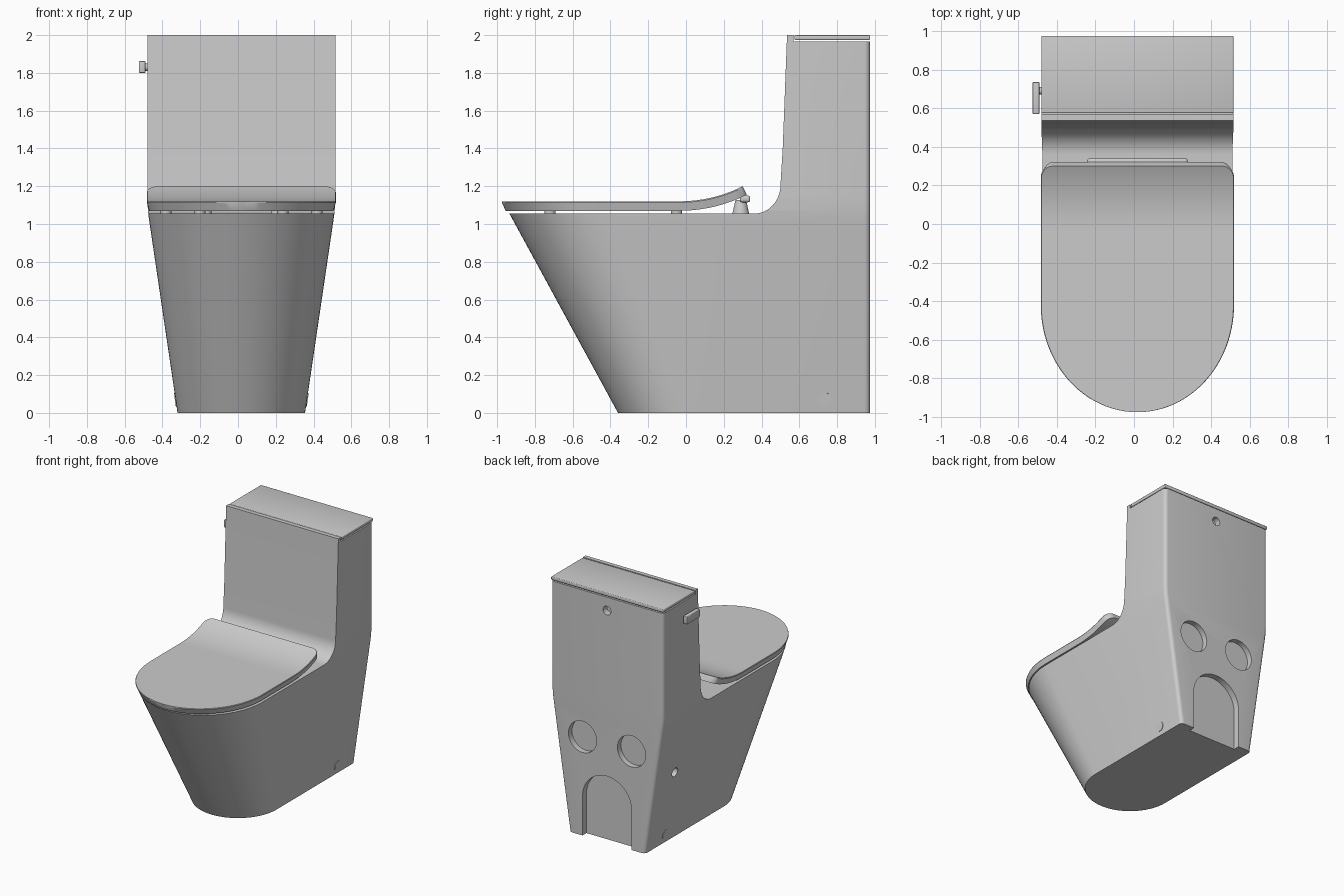
import bpy, bmesh, math
from mathutils import Vector

cube = bpy.data.objects.get("Cube")
if cube:
    bpy.data.objects.remove(cube, do_unlink=True)

CX = 0.0175      # centre line of the body
HALF = 0.4975    # half width of tank and rim
BACK = 0.975     # rear plane

ceramic = bpy.data.materials.new("light_grey_ceramic")
ceramic.use_nodes = True
ceramic.diffuse_color = (0.6, 0.6, 0.6, 1)
ceramic.node_tree.nodes["Principled BSDF"].inputs["Base Color"].default_value = (0.6, 0.6, 0.6, 1)


def make(name, bm):
    bmesh.ops.remove_doubles(bm, verts=bm.verts, dist=0.0005)
    bmesh.ops.recalc_face_normals(bm, faces=bm.faces)
    mesh = bpy.data.meshes.new(name)
    bm.to_mesh(mesh)
    bm.free()
    ob = bpy.data.objects.new(name, mesh)
    bpy.context.collection.objects.link(ob)
    mesh.materials.append(ceramic)
    return ob


def loft(name, rings):
    """Closed skin through rings of equal point count, capped at both ends."""
    bm = bmesh.new()
    loops = [[bm.verts.new(p) for p in ring] for ring in rings]
    for a, b in zip(loops, loops[1:]):
        for i in range(len(a)):
            j = (i + 1) % len(a)
            bm.faces.new((a[i], a[j], b[j], b[i]))
    bm.faces.new(loops[0])
    bm.faces.new(loops[-1])
    return make(name, bm)


def box(name, low, high, bevel=0):
    bm = bmesh.new()
    bmesh.ops.create_cube(bm, size=1)
    for v in bm.verts:
        v.co = [h if c > 0 else l for c, l, h in zip(v.co, low, high)]
    if bevel:
        bmesh.ops.bevel(bm, geom=bm.edges[:], offset=bevel, segments=3, affect='EDGES', profile=0.5)
    return make(name, bm)


def rod(name, centre, axis, r1, r2, length, sides=40):
    bm = bmesh.new()
    bmesh.ops.create_cone(bm, cap_ends=True, segments=sides, radius1=r1, radius2=r2, depth=length)
    turn = Vector((0, 0, 1)).rotation_difference(Vector(axis)).to_matrix()
    for v in bm.verts:
        v.co = turn @ v.co + Vector(centre)
    return make(name, bm)


def carve(ob, cutter):
    mod = ob.modifiers.new("cut", 'BOOLEAN')
    mod.operation = 'DIFFERENCE'
    mod.solver = 'EXACT'
    mod.object = cutter
    bpy.context.view_layer.objects.active = ob
    bpy.ops.object.modifier_apply(modifier=mod.name)
    bpy.data.objects.remove(cutter, do_unlink=True)


def d_section(z, half, front, depth, r=0.03):
    """Plan outline: half ellipse in front, rounded corners at the back."""
    pts = []
    for i in range(49):
        a = math.pi + math.pi * i / 48
        pts.append((CX + half * math.cos(a), front + depth + depth * math.sin(a), z))
    for side in (1, -1):
        for i in range(6):
            a = math.pi / 2 * (i / 5 if side > 0 else 1 - i / 5)
            pts.append((CX + side * (half - r + r * math.cos(a)), BACK - r + r * math.sin(a), z))
    return pts


# Body: tapered skirt rising into a straight tank block
def skirt(z, half):
    return d_section(z, half, -0.36 - 0.545 * z, 0.34 + 0.17 * z)

body = loft("toilet_body", [skirt(0, 0.3375), skirt(1.02, 0.488), skirt(1.07, 0.4945),
                            skirt(1.14, HALF), skirt(2.0, HALF)])

# Space over the bowl with a swept fillet up to the tank front
profile = [(-2.5, 1.055)]
for i in range(17):
    a = math.pi / 2 * i / 16
    profile.append((0.36 + 0.14 * math.sin(a), 1.205 - 0.15 * math.cos(a)))
profile += [(0.512, 1.4), (0.535, 2.0), (0.538, 2.1), (-2.5, 2.1)]
carve(body, loft("bowl_cutter", [[(x, y, z) for y, z in profile] for x in (-1, 1)]))

# Ledge that takes the tank lid
carve(body, box("ledge_cutter", (-1, 0.568, 1.967), (1, 1.2, 2.1)))

# Rear recesses: two round pockets, an arched pocket and a small port
for side in (-1, 1):
    carve(body, rod("pocket_cutter", (CX + side * 0.217, BACK, 0.79), (0, 1, 0), 0.125, 0.125, 0.09))
arch = [(CX - 0.217, -0.1), (CX + 0.217, -0.1)]
for i in range(33):
    a = math.pi * i / 32
    arch.append((CX + 0.217 * math.cos(a), 0.315 + 0.217 * math.sin(a)))
carve(body, loft("arch_cutter", [[(x, y, z) for x, z in arch] for y in (BACK - 0.05, 1.2)]))
carve(body, rod("port_cutter", (CX, BACK, 1.86), (0, 1, 0), 0.035, 0.035, 0.1))
carve(body, rod("side_port_cutter", (-0.42, 0.72, 0.58), (1, 0, 0), 0.036, 0.036, 0.12))

# Tank lid
tank_lid = box("tank_lid", (CX - HALF, 0.574, 1.974), (CX + HALF, BACK, 2.0), 0.006)

# Seat cover: flat D-shaped slab that curls up at the back
FRONT, REAR, THICK = -0.975, 0.30, 0.05


def cover_width(y):
    w = HALF + 0.003
    if y < -0.42:
        w *= math.sqrt(max(0, 1 - ((y + 0.42) / 0.555) ** 2))
    corner = 0.06
    if y > REAR - corner:
        t = (y - REAR + corner) / corner
        w -= corner * (1 - math.sqrt(max(0, 1 - t * t)))
    return max(w, 0.004)


def cover_ring(y):
    t = max(0, (y + 0.05) / 0.35)
    z = 1.12 + 0.08 * t ** 2.2
    slope = math.atan(0.5 * t ** 1.2)
    w = cover_width(y)
    low_w = max(w - 0.012, 0.003)
    shift = 0.02 * max(0, (-0.42 - y) / 0.555)
    ring = []
    for half, drop, push in ((w - 0.003, 0, 0), (w, 0.006, 0), (low_w, THICK, shift)):
        ring.append((half, y + push + drop * math.sin(slope), z - drop * math.cos(slope)))
    right = [(CX + h, yy, zz) for h, yy, zz in ring]
    left = [(CX - h, yy, zz) for h, yy, zz in reversed(ring)]
    return right + left

stations = [-0.42 - 0.555 * math.cos(math.pi / 2 * i / 24) for i in range(24)]
stations += [-0.42 + 0.37 * i / 4 for i in range(4)]
stations += [-0.05 + 0.29 * i / 12 for i in range(12)]
stations += [REAR - 0.06 + 0.06 * math.sin(math.pi / 2 * i / 8) for i in range(9)]
cover = loft("seat_cover", [cover_ring(y) for y in stations])

# Hinge bar, posts and bumpers under the cover
hinge_bar = box("hinge_bar", (CX - 0.26, 0.285, 1.115), (CX + 0.26, 0.34, 1.15), 0.012)
for label, side in (("right", -1), ("left", 1)):
    rod("hinge_post_" + label, (CX + side * 0.2, 0.29, 1.09), (0, 0, 1), 0.045, 0.028, 0.075)
    for place, x, y in (("front", 0.22, -0.72), ("rear", 0.4, -0.05)):
        rod(f"{place}_bumper_{label}", (CX + side * x, y, 1.063), (0, 0, 1), 0.03, 0.03, 0.02, 24)
    # Round fixing plug low on each flank
    normal = Vector((side, 0, -0.148)).normalized()
    spot = Vector((CX + side * 0.3479, 0.735, 0.07))
    rod("fixing_plug_" + label, spot, normal, 0.037, 0.037, 0.008)

# Flush lever on the right side of the tank
rod("lever_stem", (-0.485, 0.69, 1.83), (1, 0, 0), 0.02, 0.02, 0.04, 24)
box("flush_lever", (-0.525, 0.57, 1.8), (-0.49, 0.735, 1.862), 0.005)

# Smooth curved surfaces, keep real edges sharp
bpy.ops.object.select_all(action='DESELECT')
for ob in bpy.context.scene.objects:
    if ob.type == 'MESH' and ob.data.materials and ob.data.materials[0] == ceramic:
        ob.select_set(True)
        bpy.context.view_layer.objects.active = ob
bpy.ops.object.shade_smooth_by_angle(angle=math.radians(30))
